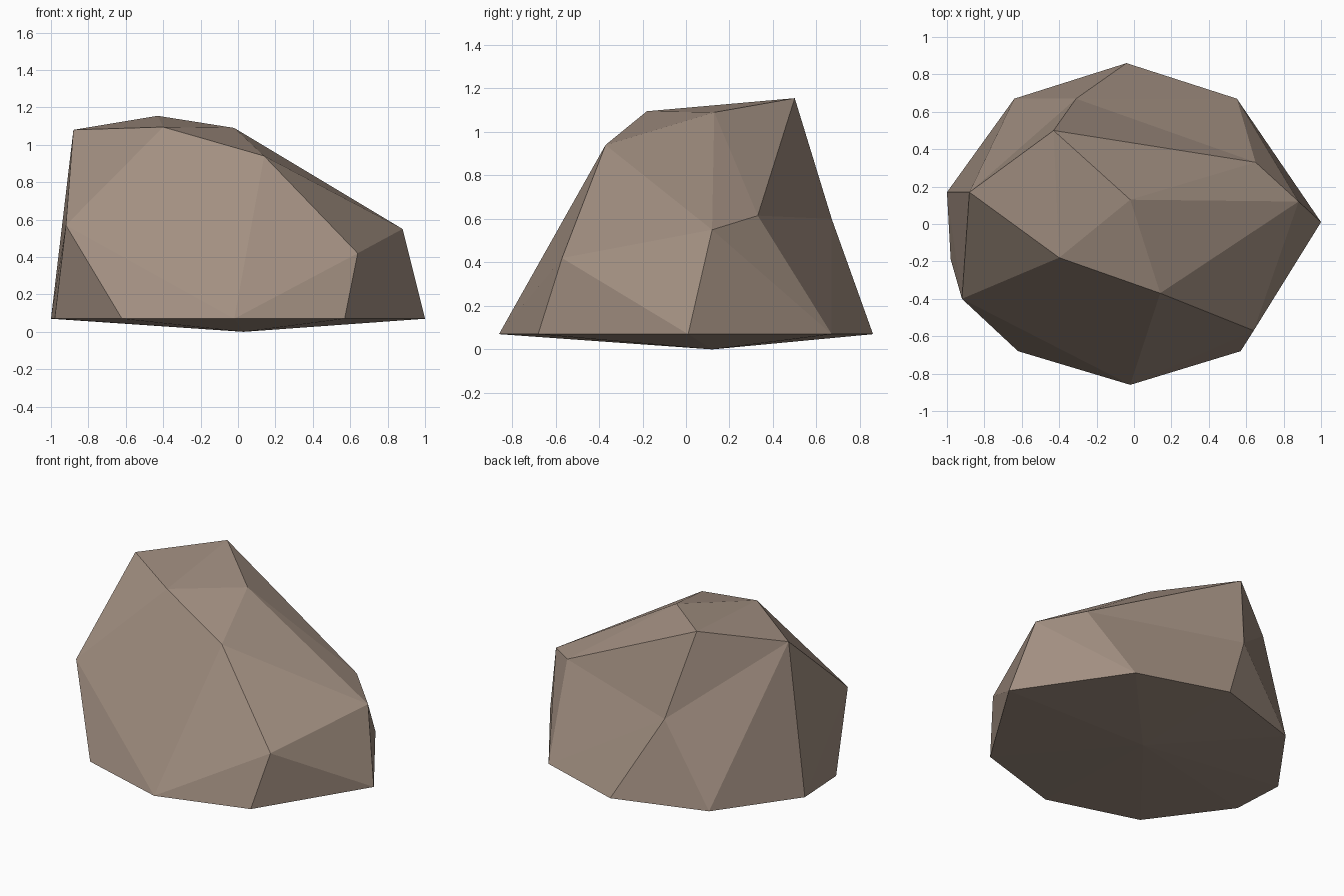
import bpy
import bmesh
from mathutils import Vector

cube = bpy.data.objects.get("Cube")
if cube:
    bpy.data.objects.remove(cube, do_unlink=True)

# One flat stone colour
stone = bpy.data.materials.new("warm grey stone")
stone.use_nodes = True
colour = (0.36, 0.275, 0.22, 1)
stone.diffuse_color = colour
shader = next(n for n in stone.node_tree.nodes if n.type == "BSDF_PRINCIPLED")
shader.inputs["Base Color"].default_value = colour
shader.inputs["Roughness"].default_value = 0.9

# Ground outline of the boulder
outline = [(-1, 0.17), (-0.98, -0.19), (-0.62, -0.68), (-0.02, -0.86),
           (0.57, -0.68), (1, 0.01), (0.55, 0.67), (-0.04, 0.86), (-0.64, 0.67)]

# Corners of the chipped upper part
peak = (-0.43, 0.5, 1.155)
left_crown = (-0.88, 0.17, 1.08)
rear_shoulder = (0.65, 0.33, 0.615)
crown = [peak, left_crown, rear_shoulder,
         (-0.4, -0.18, 1.095), (-0.02, 0.13, 1.09), (0.14, -0.37, 0.94),
         (0.64, -0.57, 0.42), (0.88, 0.12, 0.55), (-0.92, -0.4, 0.57)]
underside_tip = (0.03, 0.12, 0)
back_dent = (-0.31, 0.67, 0.6)

bm = bmesh.new()
ring = [bm.verts.new((x, y, 0.07)) for x, y in outline]
tops = [bm.verts.new(p) for p in crown]
bm.verts.new(underside_tip)

# Wrap the corners in flat facets
hull = bmesh.ops.convex_hull(bm, input=bm.verts[:], use_existing_faces=False)
spare = {e for e in hull["geom_interior"] + hull["geom_unused"]
         if isinstance(e, bmesh.types.BMVert)}
bmesh.ops.delete(bm, geom=list(spare), context="VERTS")

# Merge the back facets and fan them around a shallow dent
back_rim = set(tops[:3] + ring[-3:])
back_faces = [f for f in bm.faces if set(f.verts) <= back_rim]
merged = bmesh.ops.dissolve_faces(bm, faces=back_faces, use_verts=False)
fan = bmesh.ops.poke(bm, faces=merged["region"])
for v in fan["verts"]:
    v.co = Vector(back_dent)

bmesh.ops.recalc_face_normals(bm, faces=bm.faces[:])
mesh = bpy.data.meshes.new("boulder")
bm.to_mesh(mesh)
bm.free()
mesh.materials.append(stone)
boulder = bpy.data.objects.new("boulder", mesh)
bpy.context.collection.objects.link(boulder)
